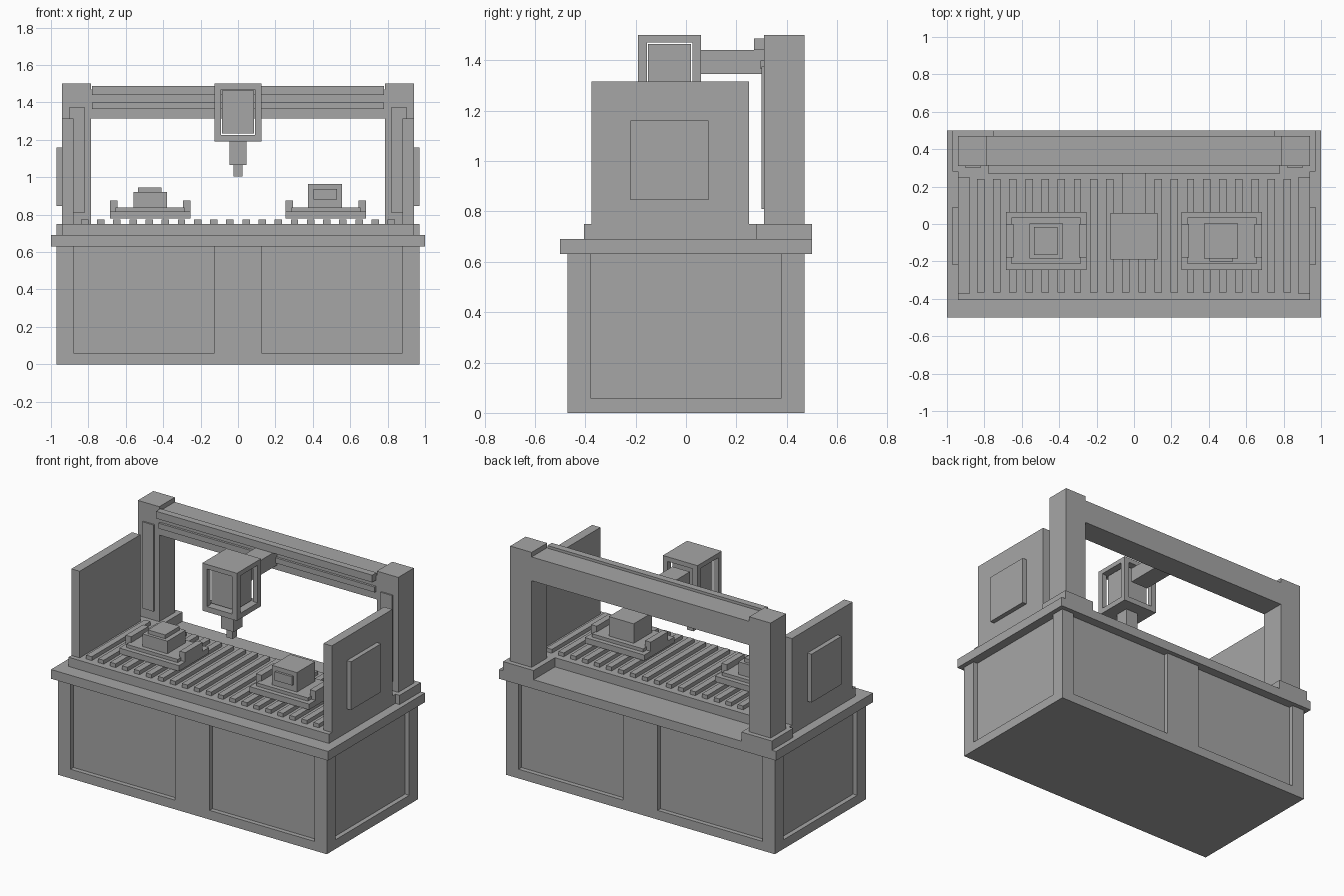
import bpy

cube = bpy.data.objects.get("Cube")
if cube:
    bpy.data.objects.remove(cube, do_unlink=True)

grey = bpy.data.materials.new("machine_grey")
grey.use_nodes = True
colour = (0.38, 0.38, 0.38, 1)
grey.diffuse_color = colour
grey.node_tree.nodes["Principled BSDF"].inputs["Base Color"].default_value = colour


def box(name, x, y, z):
    """Box spanning the (low, high) pairs x, y and z."""
    bpy.ops.mesh.primitive_cube_add(size=1)
    ob = bpy.context.object
    ob.name = name
    for v in ob.data.vertices:
        v.co = [(lo + hi) / 2 + c * (hi - lo) for c, (lo, hi) in zip(v.co, (x, y, z))]
    ob.data.materials.append(grey)
    return ob


def pair(name, x, y, z):
    """Box and its copy mirrored across x = 0."""
    box("left_" + name, x, y, z)
    box("right_" + name, (-x[1], -x[0]), y, z)


def cut(target, x, y, z):
    cutter = box("cutter", x, y, z)
    cutter.hide_render = True
    mod = target.modifiers.new("recess", 'BOOLEAN')
    mod.operation = 'DIFFERENCE'
    mod.solver = 'EXACT'
    mod.object = cutter
    bpy.context.view_layer.objects.active = target
    bpy.ops.object.modifier_apply(modifier=mod.name)
    bpy.data.objects.remove(cutter, do_unlink=True)


# Cabinet with recessed panels on all four sides
cabinet = box("cabinet", (-0.97, 0.97), (-0.47, 0.47), (0, 0.63))
panel_z = (0.06, 0.7)
for s in (-1, 1):
    cut(cabinet, sorted((s * 0.94, s * 1.1)), (-0.38, 0.38), panel_z)
    for x in ((-0.88, -0.125), (0.125, 0.88)):
        cut(cabinet, x, sorted((s * 0.44, s * 0.6)), panel_z)

# Worktop, bed and slats
box("worktop", (-1, 1), (-0.5, 0.5), (0.63, 0.69))
box("bed", (-0.94, 0.94), (-0.405, 0.28), (0.69, 0.75))
slats = 20
for i in range(slats):
    x = -0.82 + 1.64 * i / (slats - 1)
    box("slat", (x - 0.02, x + 0.02), (-0.365, 0.24), (0.75, 0.775))

# Side guards with raised covers
pair("guard", (0.88, 0.94), (-0.375, 0.25), (0.75, 1.315))
pair("guard_cover", (0.94, 0.97), (-0.22, 0.09), (0.845, 1.16))

# Gantry
pair("column_foot", (0.75, 0.97), (0.28, 0.5), (0.69, 0.75))
pair("column", (0.785, 0.94), (0.31, 0.47), (0.75, 1.5))
pair("column_plate", (0.82, 0.9), (0.3, 0.31), (0.81, 1.375))
box("gantry_beam", (-0.785, 0.785), (0.31, 0.47), (1.315, 1.47))
box("upper_rail", (-0.78, 0.78), (0.27, 0.315), (1.44, 1.487))
box("lower_rail", (-0.78, 0.78), (0.295, 0.31), (1.365, 1.4))
box("head_arm", (-0.063, 0.063), (0.05, 0.31), (1.345, 1.44))

# Tool head: open frame around a core
yc = -0.065
head_y = (yc - 0.125, yc + 0.125)
box("head_top", (-0.125, 0.125), head_y, (1.47, 1.5))
box("head_bottom", (-0.125, 0.125), head_y, (1.19, 1.225))
for y in ((head_y[0], head_y[0] + 0.035), (head_y[1] - 0.035, head_y[1])):
    pair("head_post", (0.09, 0.125), y, (1.225, 1.47))
box("head_core", (-0.085, 0.085), (yc - 0.085, yc + 0.085), (1.233, 1.464))
for name, r, z in (("spindle", 0.045, (1.065, 1.19)), ("tool_tip", 0.023, (1.005, 1.065))):
    box(name, (-r, r), (yc - r, yc + r), z)

# Work fixtures
pair("fixture_base", (0.255, 0.685), (-0.245, 0.065), (0.78, 0.817))
pair("fixture_plate", (0.285, 0.655), (-0.215, 0.035), (0.817, 0.838))
for x in ((0.255, 0.295), (0.645, 0.685)):
    pair("fixture_jaw", x, (-0.18, 0), (0.817, 0.876))

# Workpieces
work_y = (-0.185, 0.003)
box("stepped_block", (-0.56, -0.38), work_y, (0.838, 0.92))
box("stepped_block_top", (-0.535, -0.41), (-0.165, -0.015), (0.92, 0.945))
box("tall_block", (0.375, 0.555), work_y, (0.838, 0.965))
box("tall_block_plate", (0.405, 0.53), (-0.2, -0.185), (0.88, 0.937))
